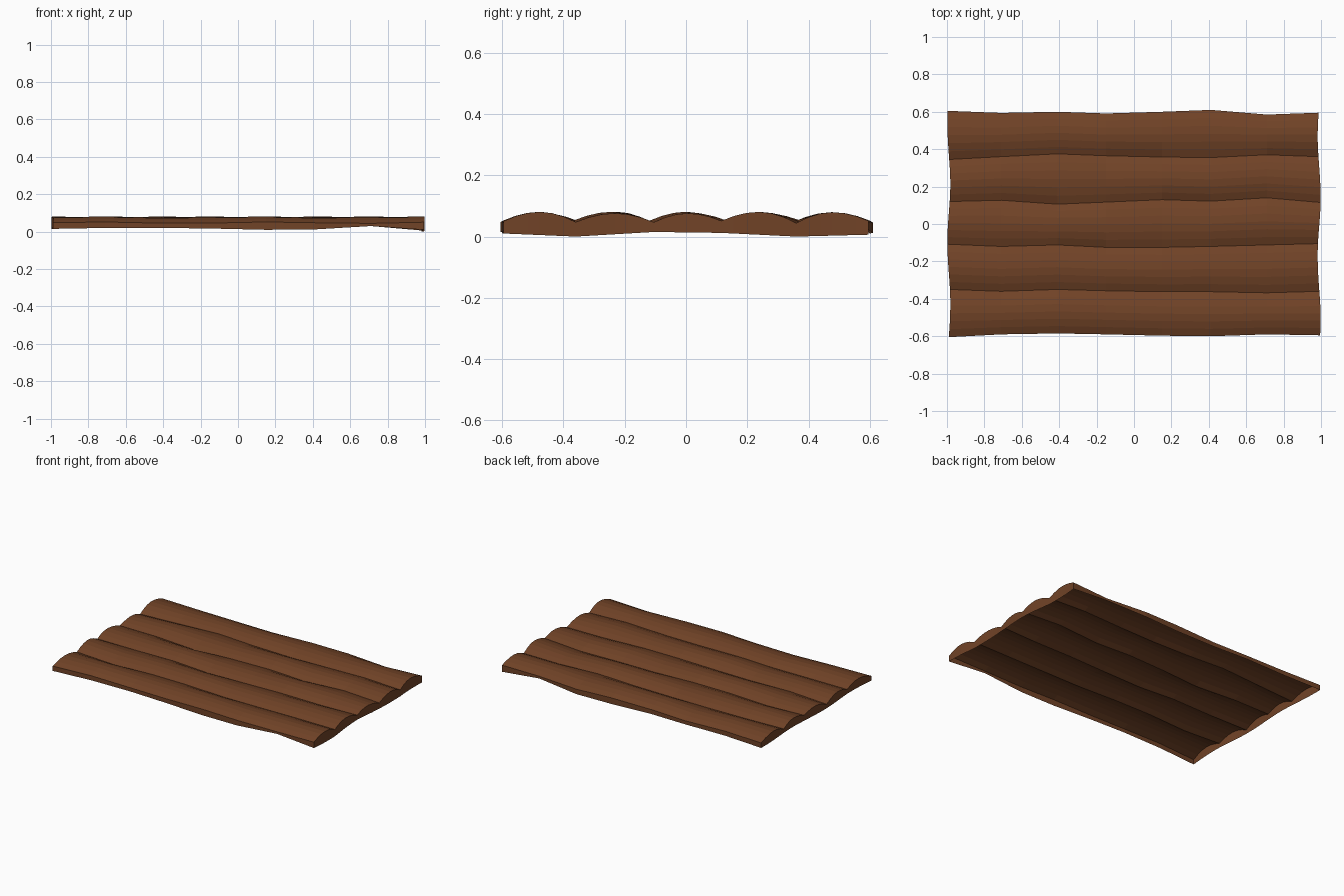
import bpy, bmesh, math

if "Cube" in bpy.data.objects:
    bpy.data.objects.remove(bpy.data.objects["Cube"])

# Furrow lines: y position of each edge / valley at every station along x
STATIONS = [-0.99, -0.71, -0.41, -0.15, 0.15, 0.41, 0.71, 0.99]
FURROWS = [
    [-0.605, -0.590, -0.585, -0.590, -0.597, -0.600, -0.590, -0.595],
    [-0.350, -0.360, -0.350, -0.357, -0.362, -0.362, -0.368, -0.360],
    [-0.108, -0.120, -0.112, -0.125, -0.125, -0.120, -0.112, -0.105],
    [0.120, 0.127, 0.106, 0.117, 0.130, 0.122, 0.140, 0.115],
    [0.345, 0.360, 0.375, 0.365, 0.358, 0.355, 0.370, 0.360],
    [0.605, 0.594, 0.600, 0.591, 0.600, 0.610, 0.585, 0.595],
]
# Ragged lower rim: z along the long sides and along the ends
RIM_LONG = [0.015, 0.02, 0.02, 0.017, 0.01, 0.012, 0.03, 0.006]
RIM_END = [0.010, 0.0, 0.015, 0.012, 0.0, 0.006]
STEPS = 6  # facets across each ridge


def end_x(i, t):
    """Slightly uneven short ends."""
    x = STATIONS[i]
    if i in (0, len(STATIONS) - 1):
        x += 0.008 * math.sin(t * 2.3 + i)
    return x


mat = bpy.data.materials.new("soil brown")
mat.diffuse_color = (0.165, 0.056, 0.020, 1)
mat.use_nodes = True
mat.node_tree.nodes["Principled BSDF"].inputs["Base Color"].default_value = mat.diffuse_color

bm = bmesh.new()

# Ridged top surface
rows = []
for i in range(len(STATIONS)):
    row = []
    for r in range(5):
        y0, y1 = FURROWS[r][i], FURROWS[r + 1][i]
        peak = 0.078 + 0.003 * math.sin(2.1 * i + 1.7 * r)
        for k in range(STEPS + (r == 4)):
            t = k / STEPS
            valley = 0.048 + 0.004 * math.sin(1.9 * i + 2.6 * (r + (t > 0.5)))
            z = valley + (peak - valley) * math.sin(math.pi * t) ** 0.9 if 0 < t < 1 else valley
            row.append(bm.verts.new((end_x(i, r + t), y0 + (y1 - y0) * t, z)))
    rows.append(row)
for a, b in zip(rows, rows[1:]):
    for j in range(len(a) - 1):
        bm.faces.new((a[j], b[j], b[j + 1], a[j + 1]))


# Thin skirt below the edges (the underside stays open)
def skirt(top, heights):
    n = len(top) - 1
    low = []
    for j, v in enumerate(top):
        f = j / n * (len(heights) - 1)
        k = min(int(f), len(heights) - 2)
        z = heights[k] + (heights[k + 1] - heights[k]) * (f - k)
        low.append(bm.verts.new((v.co.x, v.co.y, z)))
    for j in range(n):
        bm.faces.new((top[j], low[j], low[j + 1], top[j + 1]))


skirt([r[0] for r in rows], RIM_LONG[:-1] + [RIM_END[0]])
skirt([r[-1] for r in reversed(rows)], [RIM_END[-1]] + RIM_LONG[-2::-1])
skirt(rows[-1], RIM_END)
skirt(rows[0][::-1], [0.015, 0.018, 0.014, 0.017, 0.02, 0.015])

bmesh.ops.remove_doubles(bm, verts=bm.verts, dist=0.0005)
bmesh.ops.recalc_face_normals(bm, faces=bm.faces)
bm.faces.ensure_lookup_table()
if bm.faces[2].normal.z < 0:
    bmesh.ops.reverse_faces(bm, faces=bm.faces)

mesh = bpy.data.meshes.new("ploughed_soil")
bm.to_mesh(mesh)
bm.free()
mesh.materials.append(mat)
soil = bpy.data.objects.new("ploughed_soil", mesh)
bpy.context.collection.objects.link(soil)
